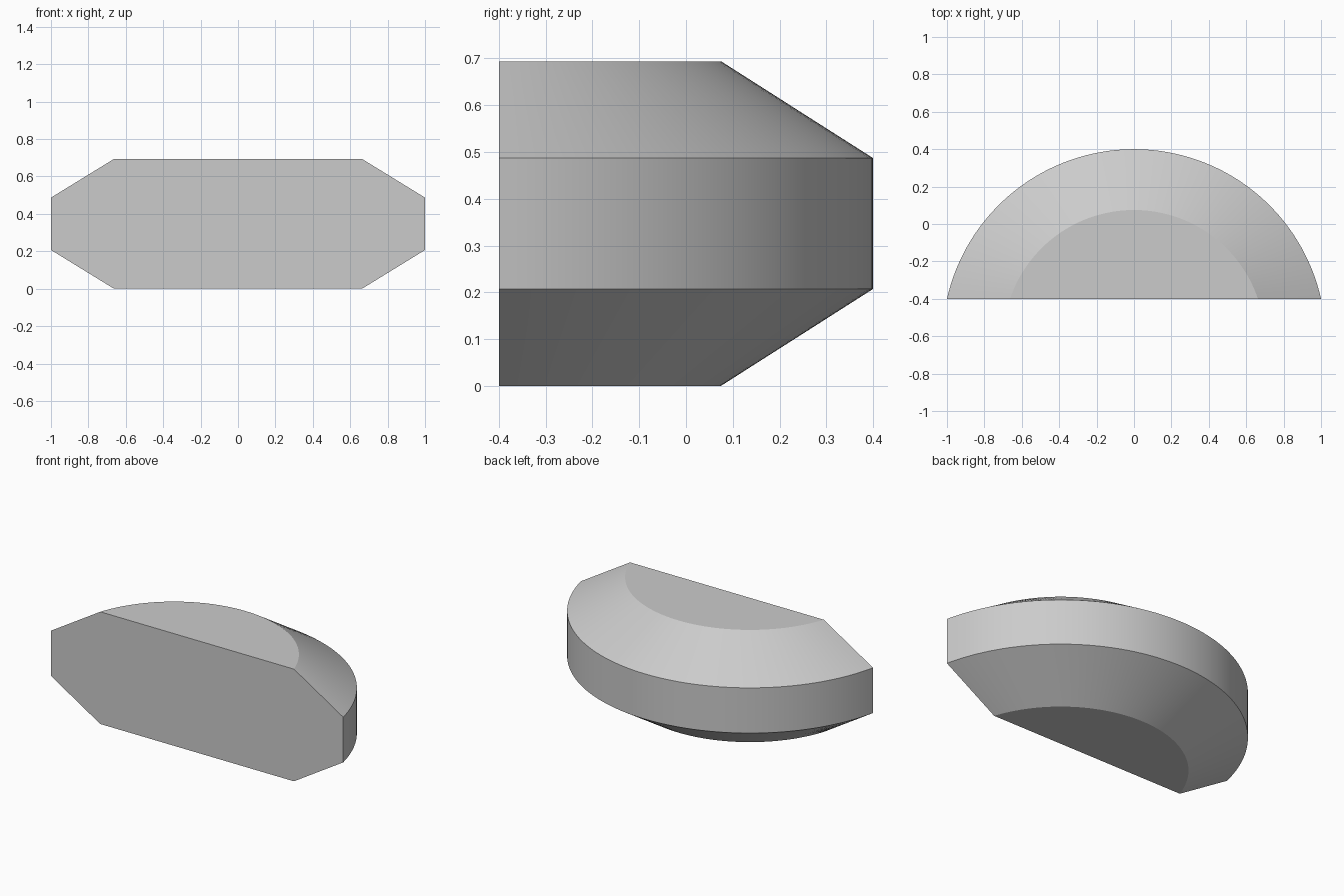
import bpy
import bmesh
from math import asin, cos, sin, pi, radians

cube = bpy.data.objects.get("Cube")
if cube:
    bpy.data.objects.remove(cube, do_unlink=True)

# One plain grey for the whole body
grey = bpy.data.materials.new("light grey")
grey.use_nodes = True
colour = (0.6, 0.6, 0.6, 1)
grey.diffuse_color = colour
grey.node_tree.nodes["Principled BSDF"].inputs["Base Color"].default_value = colour

FRONT_Y = -0.4
CENTRE_Y = -0.625
SEGMENTS = 64
PROFILE = [(0.70, 0), (1.025, 0.207), (1.025, 0.487), (0.70, 0.694)]  # radius, height


def arc(bm, radius, z):
    """Arc of verts from the front plane's left end to its right end."""
    start = asin((FRONT_Y - CENTRE_Y) / radius)
    angles = [start + (pi - 2 * start) * i / SEGMENTS for i in range(SEGMENTS + 1)]
    return [bm.verts.new((radius * cos(a), CENTRE_Y + radius * sin(a), z)) for a in angles]


bm = bmesh.new()
rings = [arc(bm, r, z) for r, z in PROFILE]

# Lower bevel, rim and upper bevel
for low, high in zip(rings, rings[1:]):
    for i in range(SEGMENTS):
        bm.faces.new((low[i], low[i + 1], high[i + 1], high[i]))

# Flat bottom, top and front
bm.faces.new(rings[0])
bm.faces.new(rings[-1])
bm.faces.new([r[0] for r in rings] + [r[-1] for r in reversed(rings)])
bmesh.ops.recalc_face_normals(bm, faces=bm.faces)

mesh = bpy.data.meshes.new("bevelled_half_disc")
bm.to_mesh(mesh)
bm.free()
mesh.materials.append(grey)
body = bpy.data.objects.new("bevelled_half_disc", mesh)
bpy.context.collection.objects.link(body)

# Smooth around the arc, crisp at the bevels
bpy.ops.object.select_all(action="DESELECT")
body.select_set(True)
bpy.context.view_layer.objects.active = body
bpy.ops.object.shade_smooth_by_angle(angle=radians(20))
